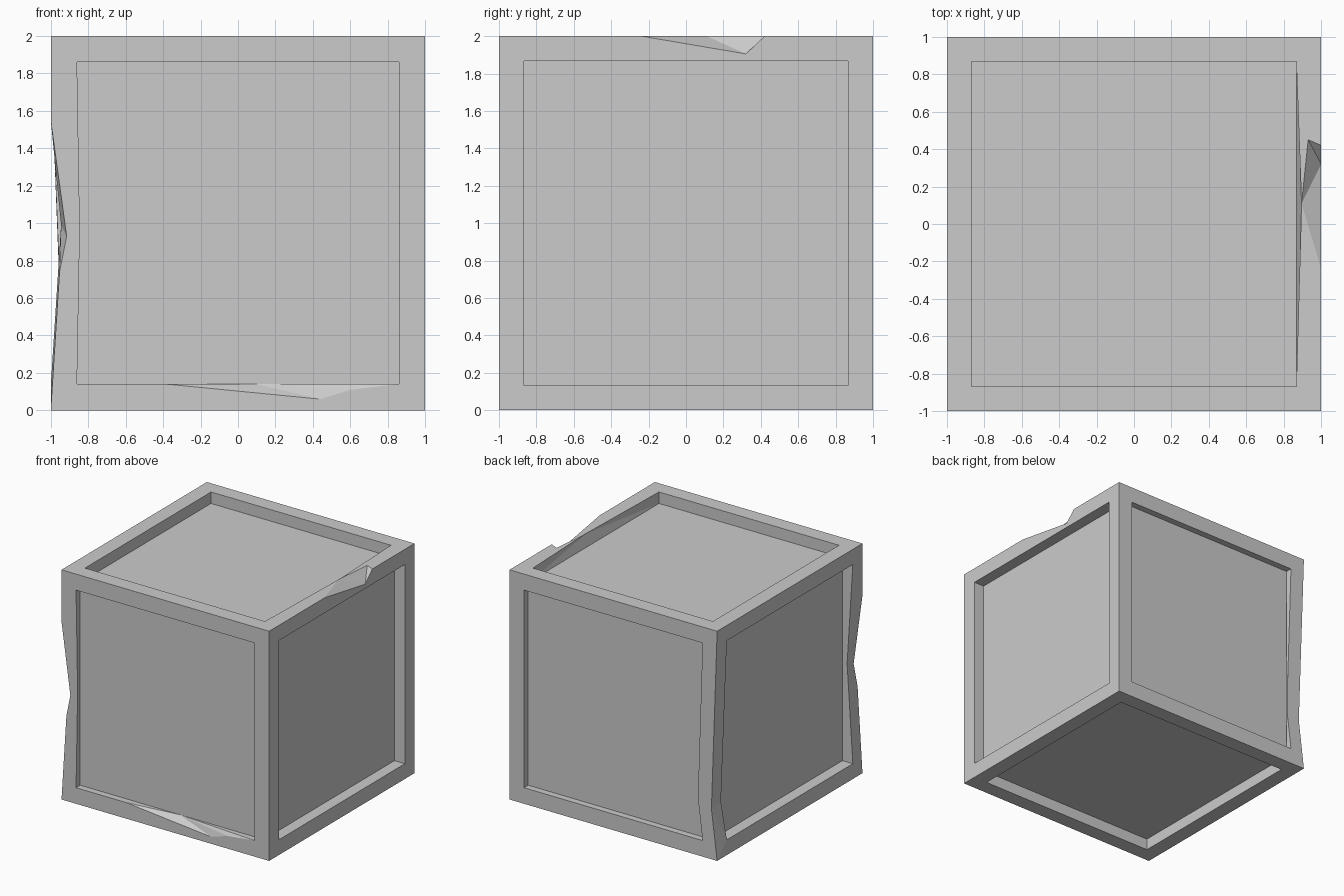
import bpy, bmesh
from mathutils import Vector
from mathutils.geometry import intersect_point_line

if "Cube" in bpy.data.objects:
    bpy.data.objects.remove(bpy.data.objects["Cube"])

bm = bmesh.new()
bmesh.ops.create_cube(bm, size=2)
bmesh.ops.translate(bm, verts=bm.verts, vec=(0, 0, 1))

# Recessed panel on every side (front and back are shallower)
for face in list(bm.faces):
    n = face.normal.copy()
    border, depth = (0.14, 0.057) if abs(n.y) > 0.5 else (0.133, 0.1)
    bmesh.ops.inset_individual(bm, faces=[face], thickness=border, use_even_offset=True)
    inner = bmesh.ops.extrude_discrete_faces(bm, faces=[face])["faces"][0]
    bmesh.ops.translate(bm, verts=inner.verts, vec=-n * depth)

moves = []


def split(at, to):
    """Add a vertex on the edge nearest to 'at'; it moves to 'to' at the end."""
    at = Vector(at)

    def nearest(e):
        a, b = (v.co for v in e.verts)
        t = min(1, max(0, intersect_point_line(at, a, b)[1]))
        return (a.lerp(b, t) - at).length, t
    edge = min(bm.edges, key=lambda e: nearest(e)[0])
    t = nearest(edge)[1]
    vert = bmesh.utils.edge_split(edge, edge.verts[0], t)[1]
    moves.append((vert, to))
    return vert


def cut(a, *others):
    """Cut the shared face from vertex a to each of the others."""
    for b in others:
        for f in a.link_faces:
            if b in f.verts:
                bmesh.utils.face_split(f, a, b)
                break


# Chip in the top right edge
r1 = split((1, -0.24, 2), (1, -0.24, 2))
r2 = split((1, 0.32, 2), (1, 0.32, 1.905))
r3 = split((1, 0.42, 2), (1, 0.42, 2))
rm = split((0.867, 0.11, 2), (0.895, 0.11, 2))
cut(rm, r1, r3)
rp = split((0.934, 0.265, 2), (0.93, 0.45, 2))
cut(r2, rm, rp)

# Dent in the front left edge
l1 = split((-1, -1, 1.55), (-1, -1, 1.55))
l2 = split((-1, -1, 0.93), (-0.915, -1, 0.93))
l3 = split((-1, -1, 0.74), (-0.953, -1, 0.74))
lm = split((-1, -0.867, 0.99), (-0.945, -0.867, 0.99))
split((-0.86, -1, 0.97), (-0.845, -1, 0.97))
cut(lm, l1, l2, l3)

# Dent in the back left edge
b1 = split((-1, 1, 0.44), (-0.945, 1, 0.44))
bm1 = split((-1, 0.867, 0.45), (-0.943, 0.867, 0.45))
b2 = split((-0.86, 1, 0.5), (-0.815, 1, 0.5))
cut(b1, bm1, b2)

# Chip in the lower lip of the front panel
f1 = split((-0.38, -1, 0.14), (-0.38, -1, 0.14))
f2 = split((0.44, -1, 0.14), (0.44, -1, 0.06))
f3 = split((0.6, -1, 0.14), (0.6, -1, 0.11))
fn = split((0.1, -0.943, 0.14), (0.1, -0.943, 0.14))
corner = min(bm.verts, key=lambda v: (v.co - Vector((0.86, -1, 0.14))).length)
cut(fn, f1, f2, f3, corner)

for vert, to in moves:
    vert.co = to
bm.normal_update()
bmesh.ops.triangulate(bm, faces=bm.faces)
bmesh.ops.recalc_face_normals(bm, faces=bm.faces)

mesh = bpy.data.meshes.new("crate")
bm.to_mesh(mesh)
bm.free()
bpy.context.collection.objects.link(bpy.data.objects.new("crate", mesh))
